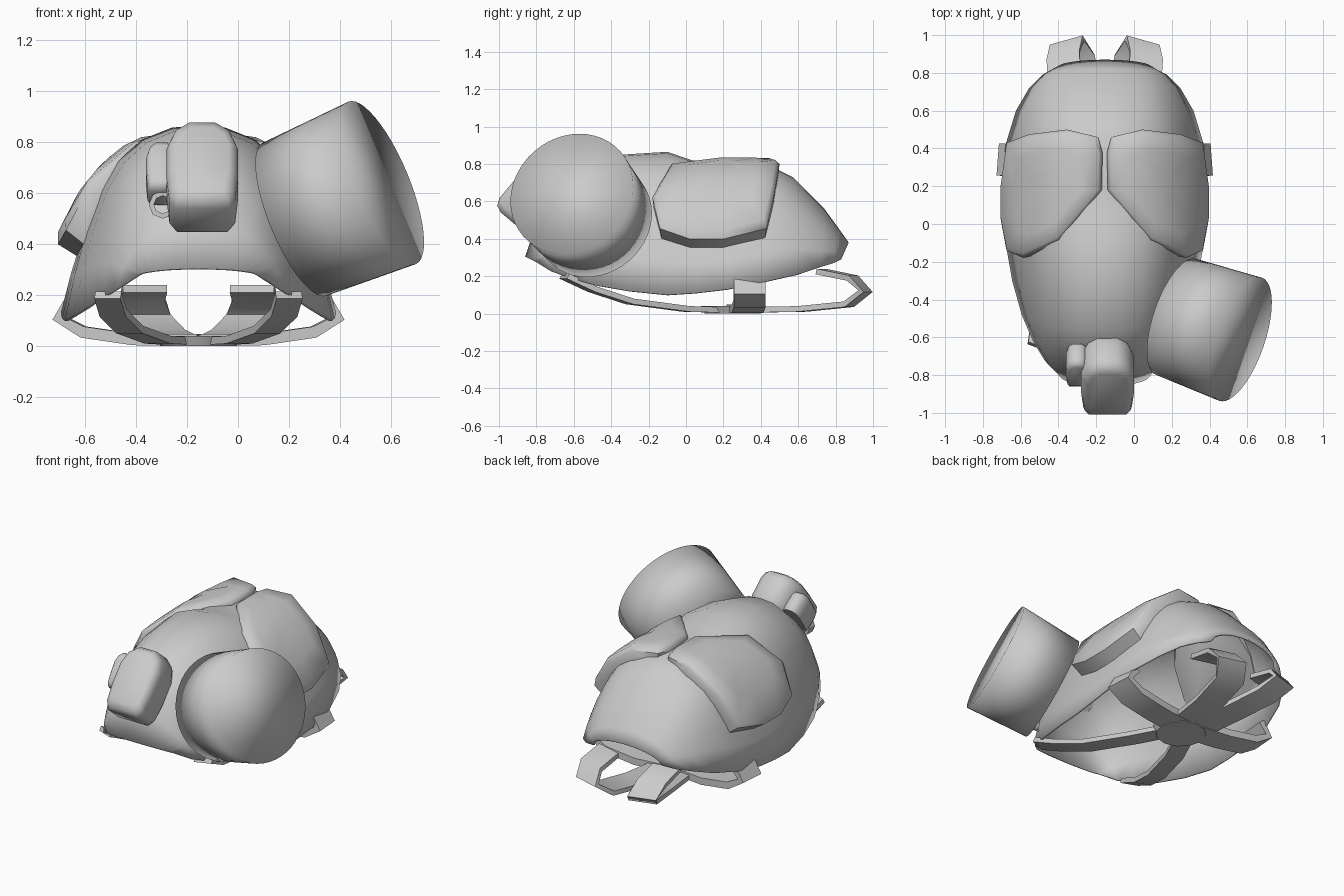
import bpy, bmesh, math
from mathutils import Vector, Matrix

cube = bpy.data.objects.get("Cube")
if cube:
    bpy.data.objects.remove(cube)

CX = -0.155  # centre line of the mask
grey = bpy.data.materials.new("plain_grey")
grey.use_nodes = True
grey.diffuse_color = (0.6, 0.6, 0.6, 1)
grey.node_tree.nodes["Principled BSDF"].inputs["Base Color"].default_value = (0.6, 0.6, 0.6, 1)


def finish(name, bm, angle=40):
    bmesh.ops.recalc_face_normals(bm, faces=bm.faces)
    mesh = bpy.data.meshes.new(name)
    bm.to_mesh(mesh)
    bm.free()
    obj = bpy.data.objects.new(name, mesh)
    bpy.context.collection.objects.link(obj)
    mesh.materials.append(grey)
    bpy.ops.object.select_all(action='DESELECT')
    obj.select_set(True)
    bpy.context.view_layer.objects.active = obj
    bpy.ops.object.shade_smooth_by_angle(angle=math.radians(angle))
    return obj


def bridge(bm, rows, closed):
    for a, b in zip(rows, rows[1:]):
        n = len(a)
        for i in range(n if closed else n - 1):
            j = (i + 1) % n
            bm.faces.new((a[i], a[j], b[j], b[i]))


# Face shell: slanted arches from rim to crest (rim y, half width, rim z, crest y, crest z)
stations = [(-.80, .24, .275, -.86, .305), (-.72, .32, .225, -.80, .48),
            (-.62, .38, .19, -.71, .66), (-.48, .44, .15, -.56, .79),
            (-.30, .49, .12, -.34, .85), (-.10, .525, .10, -.10, .865),
            (.05, .535, .11, .03, .82), (.22, .54, .13, .22, .80),
            (.42, .525, .17, .45, .79), (.60, .47, .21, .57, .73),
            (.72, .40, .25, .74, .56), (.79, .33, .27, .82, .45),
            (.83, .25, .29, .87, .38)]
profile = [(1, 0), (.925, .23), (.84, .45), (.73, .67), (.60, .82), (.42, .93), (.2, .99)]
arch = [(-u, v) for u, v in profile] + [(0, 1)] + [(u, v) for u, v in reversed(profile)]
bm = bmesh.new()
rows = []
for i, (yr, w, zr, yt, zt) in enumerate(stations):
    roundness = (2 * i / (len(stations) - 1) - 1) ** 2  # ends are true arcs
    row = []
    for u, v in arch:
        v += (math.sqrt(1 - u * u) - v) * roundness
        row.append(bm.verts.new((CX + w * u, yr + (yt - yr) * v, zr + (zt - zr) * v)))
    rows.append(row)
bridge(bm, rows, False)
shell = finish("face_shell", bm, 50)
solid = shell.modifiers.new("thickness", 'SOLIDIFY')
solid.thickness, solid.offset = 0.012, -1


# Eye covers: curved slabs wrapping the sides of the face
outline = [(.035, .46), (.2, .5), (.4, .475), (.52, .43), (.55, .2), (.55, .02),
           (.52, -.14), (.43, -.18), (.24, -.09), (.015, .18), (.012, .38)]
drop = [(0, .81), (.2, .80), (.3, .75), (.36, .695), (.43, .62), (.48, .53), (.56, .38)]


def cover_height(u):
    for (a, za), (b, zb) in zip(drop, drop[1:]):
        if u <= b:
            return za + (zb - za) * (u - a) / (b - a)
    return drop[-1][1]


def eye_cover(name, side):
    bm = bmesh.new()
    mid = Vector((.31, .18))
    rows = []
    for scale, lift in ((.97, -.09), (1, 0), (.93, .025), (.65, .03), (.3, .03)):
        row = []
        for p in outline:
            q = mid + (Vector(p) - mid) * scale
            tilt = (q.x / .56) ** 2 * .9
            n = Vector((math.sin(tilt), 0, math.cos(tilt)))
            pos = Vector((q.x, q.y, cover_height(q.x))) + n * lift
            row.append(bm.verts.new((CX + side * pos.x, pos.y, pos.z)))
        rows.append(row)
    bridge(bm, rows, True)
    bm.faces.new(rows[-1])
    bm.faces.new(rows[0])
    finish(name, bm, 50)


# Head harness: bent ribbons fanning out from a flat pad
def strap(name, side, path, width, thick):
    pts = [Vector((CX + side * u, y, z)) for u, y, z in path]
    run = pts[-2] - pts[0]
    across = Vector((-run.y, run.x, 0)).normalized() * width / 2
    bm = bmesh.new()
    rows = []
    for i, p in enumerate(pts):
        tangent = pts[min(i + 1, len(pts) - 1)] - pts[max(i - 1, 0)]
        up = tangent.cross(across).normalized() * thick / 2
        rows.append([bm.verts.new(p + s * across + t * up)
                     for s, t in ((-1, -1), (1, -1), (1, 1), (-1, 1))])
    bridge(bm, rows, True)
    bm.faces.new(rows[0])
    bm.faces.new(rows[-1])
    finish(name, bm, 60)


brow_path = [(.04, .25, .018), (.09, .62, .025), (.14, .87, .05), (.2, .96, .12),
             (.22, .89, .19), (.21, .72, .225)]
side_path = [(0, .3, .025), (.25, .33, .026), (.45, .34, .055), (.545, .34, .11), (.49, .34, .19)]
chin_path = [(.04, .25, .018), (.16, .0, .025), (.27, -.3, .065), (.335, -.5, .13), (.355, -.65, .2)]
for label, side in (("left", 1), ("right", -1)):
    eye_cover(label + "_eye_cover", side)
    strap(label + "_brow_strap", side, brow_path, .18, .03)
    strap(label + "_side_strap", side, side_path, .17, .045)
    strap(label + "_chin_strap", side, chin_path, .11, .03)

bm = bmesh.new()
bmesh.ops.create_cone(bm, cap_ends=True, segments=12, radius1=.15, radius2=.17, depth=.04,
                      matrix=Matrix.Translation((CX, .25, .02)))
finish("harness_pad", bm)

# Filter canister on the left cheek, shaded smooth right over its rims
axis = Vector((.36, -.125, .15))
turn = axis.to_track_quat('Z', 'Y').to_matrix().to_4x4()
bm = bmesh.new()
bmesh.ops.create_cone(bm, cap_ends=True, segments=48, radius1=.325, radius2=.345,
                      depth=axis.length - .02,
                      matrix=Matrix.Translation((.394, -.551, .569)) @ turn)
finish("filter_canister", bm, 180)


# Chin valve with its side clip: cushions with an arched top edge
cushion = [(-.38, -.5), (.38, -.5), (.46, -.42), (.5, -.15), (.5, .2), (.4, .38), (.2, .48),
           (-.2, .48), (-.4, .38), (-.5, .2), (-.5, -.15), (-.46, -.42)]


def block(name, centre, size, tilt):
    bm = bmesh.new()
    rows = [[bm.verts.new((x * s, y * s, z)) for x, y in cushion]
            for s, z in ((.92, -.5), (1, -.35), (1, .25), (.93, .42), (.75, .5))]
    bridge(bm, rows, True)
    bm.faces.new(rows[0])
    bm.faces.new(rows[-1])
    place = Matrix.Translation(centre) @ Matrix.Rotation(math.radians(tilt), 4, 'X')
    bm.transform(place @ Matrix.Diagonal((*size, 1)))
    finish(name, bm, 60)


block("chin_valve", (-.14, -.81, .67), (.28, .43, .22), 50)
block("valve_clip", (-.30, -.75, .68), (.12, .23, .14), 55)

# Small ring below the clip
bm = bmesh.new()
rows = []
for i in range(8):
    a = math.tau * i / 8
    rows.append([bm.verts.new((-.295 + r * math.cos(a), -.81 + d, .555 + r * math.sin(a)))
                 for r, d in ((.035, -.03), (.055, -.03), (.055, .03), (.035, .03))])
bridge(bm, rows + rows[:1], True)
finish("clip_ring", bm)
